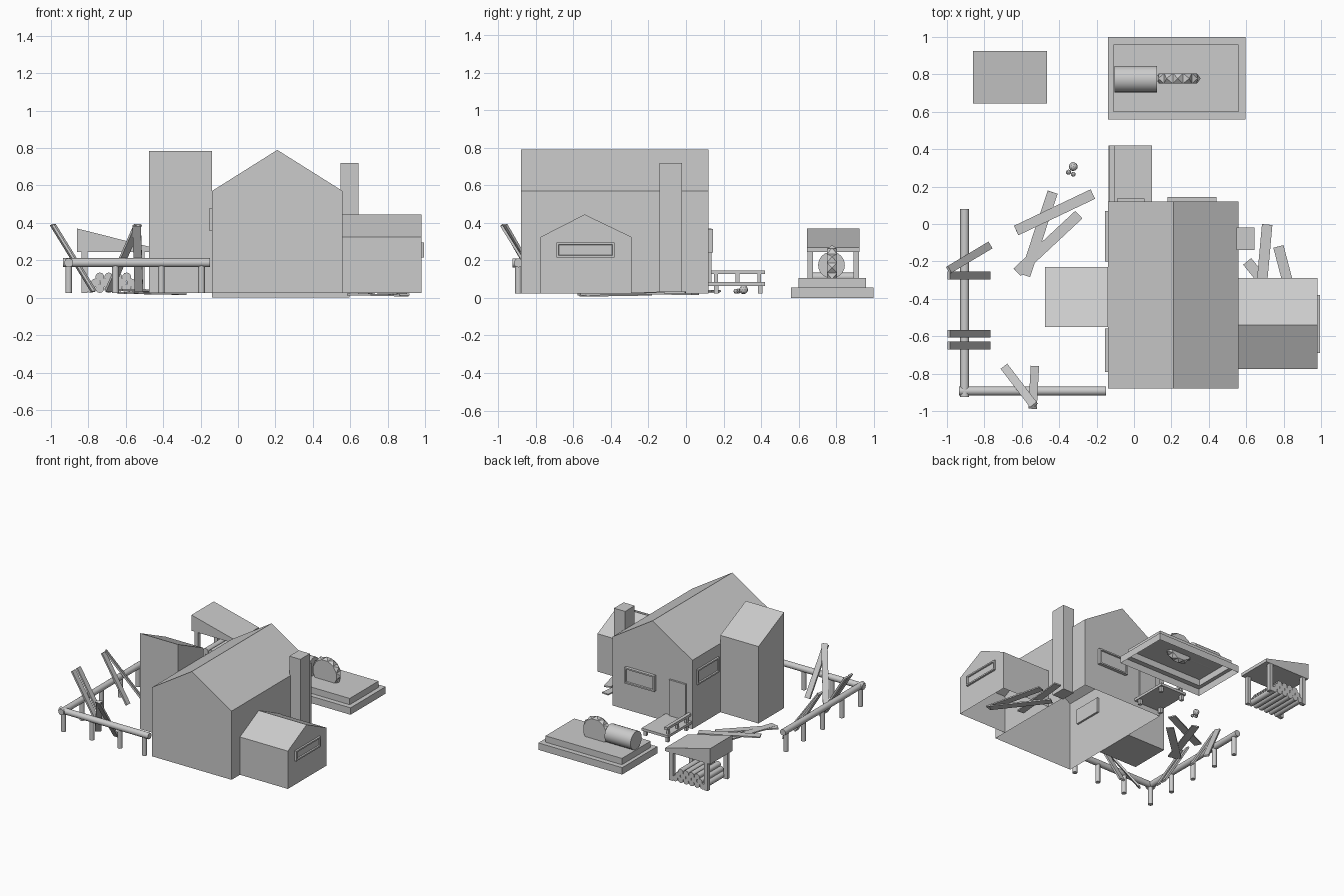
import bpy, bmesh, math
from mathutils import Vector, Matrix

if "Cube" in bpy.data.objects:
    bpy.data.objects.remove(bpy.data.objects["Cube"])

G = 0.025  # level the buildings stand on


def finish(name, bm):
    bmesh.ops.recalc_face_normals(bm, faces=bm.faces)
    me = bpy.data.meshes.new(name)
    bm.to_mesh(me)
    bm.free()
    ob = bpy.data.objects.new(name, me)
    bpy.context.collection.objects.link(ob)
    return ob


def box(name, x0, x1, y0, y1, z0, z1):
    bm = bmesh.new()
    m = Matrix.Translation(((x0 + x1) / 2, (y0 + y1) / 2, (z0 + z1) / 2)) @ \
        Matrix.Diagonal((x1 - x0, y1 - y0, z1 - z0, 1))
    bmesh.ops.create_cube(bm, size=1, matrix=m)
    return finish(name, bm)


def prism(name, profile, axis, a, b, open_bottom=False):
    """Extrude a profile (u, z) along the x or y axis from a to b."""
    bm = bmesh.new()
    pt = (lambda u, z, t: (t, u, z)) if axis == 'x' else (lambda u, z, t: (u, t, z))
    r0 = [bm.verts.new(pt(u, z, a)) for u, z in profile]
    r1 = [bm.verts.new(pt(u, z, b)) for u, z in profile]
    bm.faces.new(r0)
    bm.faces.new(r1)
    n = len(profile)
    for i in range(1 if open_bottom else 0, n):
        j = (i + 1) % n
        bm.faces.new((r0[i], r0[j], r1[j], r1[i]))
    return finish(name, bm)


def frame(p, q, up=(0, 0, 1)):
    """Matrix at the midpoint of p-q with its z axis along p-q."""
    p, q = Vector(p), Vector(q)
    d = (q - p).normalized()
    side = d.cross(Vector(up)).normalized()
    n = side.cross(d)
    m = Matrix((side, n, d)).transposed().to_4x4()
    m.translation = (p + q) / 2
    return m, (q - p).length


def plank(name, p, q, w=0.05, t=0.014, up=(0, 0, 1)):
    m, l = frame(p, q, up)
    bm = bmesh.new()
    bmesh.ops.create_cube(bm, size=1, matrix=m @ Matrix.Diagonal((w, t, l, 1)))
    return finish(name, bm)


def rod(name, p, q, r, seg=16):
    d = Vector(q) - Vector(p)
    m, l = frame(p, q, (0, 0, 1) if abs(d.z) < 0.9 * d.length else (0, 1, 0))
    bm = bmesh.new()
    bmesh.ops.create_cone(bm, cap_ends=True, segments=seg, radius1=r, radius2=r,
                          depth=l, matrix=m)
    for f in bm.faces:
        f.smooth = len(f.verts) == 4
    for e in bm.edges:
        e.smooth = all(f.smooth for f in e.link_faces)
    return finish(name, bm)


def window(name, loc, w, h, angle, t=0.015):
    """Framed window with a recessed pane; angle turns it from facing +x."""
    bm = bmesh.new()
    bmesh.ops.create_cube(bm, size=1, matrix=Matrix.Diagonal((2 * t, w, h, 1)))
    outer = [f for f in bm.faces if f.calc_center_median().x > t * 0.9]
    bmesh.ops.inset_region(bm, faces=outer, thickness=0.016, depth=0)
    bmesh.ops.inset_region(bm, faces=outer, thickness=0.004, depth=-0.01)
    bm.transform(Matrix.Translation(loc) @ Matrix.Rotation(angle, 4, 'Z'))
    return finish(name, bm)


# House with extensions and chimney
prism("house", [(-0.14, G), (0.56, G), (0.56, 0.57), (0.21, 0.79), (-0.14, 0.57)],
      'y', -0.88, 0.12, True)
prism("side_room", [(-0.775, G), (-0.29, G), (-0.29, 0.325), (-0.54, 0.445), (-0.775, 0.325)],
      'x', 0.56, 0.98, True)
prism("tall_annex", [(-0.55, G), (-0.23, G), (-0.23, 0.635), (-0.55, 0.785)],
      'x', -0.475, -0.14)
box("chimney", 0.548, 0.645, -0.14, -0.02, G, 0.72)

# Windows and door
window("side_room_window", (0.98, -0.535, 0.255), 0.31, 0.08, 0)
window("back_window", (0.31, 0.12, 0.305), 0.26, 0.125, math.pi / 2, 0.025)
window("left_window_back", (-0.14, -0.065, 0.418), 0.27, 0.118, math.pi)
window("left_window_front", (-0.14, -0.675, 0.418), 0.23, 0.118, math.pi)
box("door", -0.09, 0.055, 0.11, 0.135, 0.085, 0.37)

# Porch
box("porch_deck", -0.135, 0.095, 0.12, 0.42, 0.065, 0.085)
box("porch_rail", -0.13, -0.103, 0.12, 0.42, 0.127, 0.146)
for i, y in enumerate((0.16, 0.275, 0.39)):
    box(f"rail_post_{i}", -0.125, -0.108, y - 0.01, y + 0.01, 0.08, 0.13)
for x in (-0.115, 0.075):
    for y in (0.16, 0.395):
        box("porch_leg", x - 0.012, x + 0.012, y - 0.012, y + 0.012, G, 0.07)

# Stepped saw base, hollow underneath
bm = bmesh.new()
loops = []
for x0, x1, y0, y1, z in ((-0.14, 0.595, 0.56, 1.0, 0), (-0.14, 0.595, 0.56, 1.0, 0.055),
                          (-0.11, 0.56, 0.6, 0.96, 0.055), (-0.11, 0.56, 0.6, 0.96, 0.105)):
    loops.append([bm.verts.new((x, y, z)) for x, y in ((x0, y0), (x1, y0), (x1, y1), (x0, y1))])
for a, b in zip(loops, loops[1:]):
    for i in range(4):
        j = (i + 1) % 4
        bm.faces.new((a[i], a[j], b[j], b[i]))
bm.faces.new(loops[-1])
finish("saw_base", bm)

# Saw motor and toothed blade
rod("saw_motor", (-0.105, 0.775, 0.175), (0.122, 0.775, 0.175), 0.071, 24)
bm = bmesh.new()
bmesh.ops.create_cone(bm, cap_ends=True, segments=12, radius1=0.105, radius2=0.105, depth=0.055,
                      matrix=Matrix.Translation((0.235, 0.778, 0.16)) @ Matrix.Rotation(math.pi / 2, 4, 'X')
                      @ Matrix.Rotation(math.pi / 12, 4, 'Z'))
bm.normal_update()
teeth = [f for f in bm.faces if len(f.verts) == 4]
bmesh.ops.poke(bm, faces=teeth, offset=0.02)
finish("saw_blade", bm)

# Log shed
prism("shed_roof", [(-0.86, 0.245), (-0.465, 0.245), (-0.465, 0.27), (-0.86, 0.37)],
      'y', 0.645, 0.925)
for x in (-0.82, -0.515):
    for y in (0.662, 0.908):
        box("shed_post", x - 0.016, x + 0.016, y - 0.015, y + 0.015, G, 0.25)
for row in range(3):
    for i in range(6 - row):
        x = -0.787 + 0.048 * (i + row / 2)
        z = 0.048 + 0.032 * row
        rod("log", (x, 0.65, z), (x, 0.92, z), 0.023, 10)

# Fence
rod("fence_rail_front", (-0.935, -0.893, 0.187), (-0.15, -0.893, 0.187), 0.024)
rod("fence_rail_left", (-0.905, -0.925, 0.187), (-0.905, 0.08, 0.187), 0.024)
for x in (-0.905, -0.655, -0.41, -0.195):
    rod("fence_post", (x, -0.893, G), (x, -0.893, 0.187), 0.018, 12)
for y in (-0.66, -0.42, -0.18, 0.04):
    rod("fence_post", (-0.905, y, G), (-0.905, y, 0.187), 0.018, 12)

# Planks leaning on the fence
for y0, y1 in ((-0.275, -0.275), (-0.587, -0.587), (-0.65, -0.65), (-0.245, -0.115)):
    plank("leaning_plank", (-0.99, y0, 0.39), (-0.772, y1, 0.035), 0.042)
plank("leaning_plank", (-0.692, -0.765, 0.035), (-0.535, -0.97, 0.39), 0.045)
plank("leaning_plank", (-0.53, -0.765, 0.035), (-0.542, -0.982, 0.385), 0.045)

# Planks lying on the ground
for a, b, z in (((-0.435, 0.17), (-0.582, -0.275), 0.032), ((-0.625, -0.258), (-0.295, 0.05), 0.026),
                ((-0.63, -0.035), (-0.22, 0.16), 0.042), ((0.712, -0.003), (0.67, -0.47), 0.03),
                ((0.772, -0.12), (0.89, -0.57), 0.024), ((0.605, -0.2), (0.89, -0.55), 0.018)):
    plank("ground_plank", (*a, z), (*b, z - 0.006), 0.056, 0.01)

# Stones
for x, y, r in ((-0.325, 0.307, 0.024), (-0.35, 0.277, 0.014), (-0.325, 0.266, 0.013)):
    bm = bmesh.new()
    bmesh.ops.create_icosphere(bm, subdivisions=2, radius=r, matrix=Matrix.Translation((x, y, G + r * 0.8)))
    finish("stone", bm)
